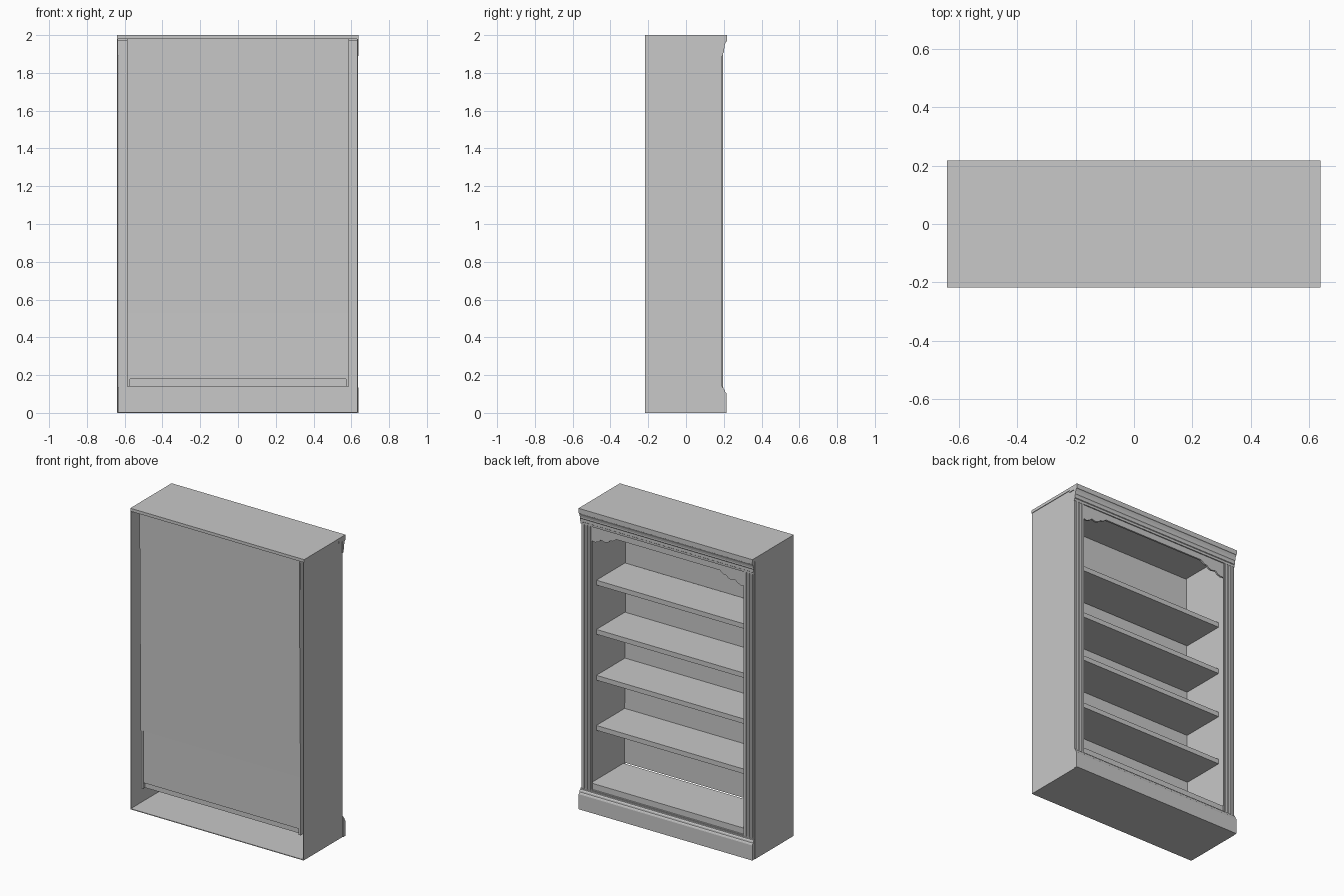
import bpy
import bmesh
from mathutils import Vector

old = bpy.data.objects.get("Cube")
if old:
    bpy.data.objects.remove(old, do_unlink=True)

grey = bpy.data.materials.new("plain_grey")
grey.use_nodes = True
colour = (0.58, 0.58, 0.58, 1)
grey.diffuse_color = colour
grey.node_tree.nodes["Principled BSDF"].inputs["Base Color"].default_value = colour


def finish(name, bm):
    bmesh.ops.recalc_face_normals(bm, faces=bm.faces)
    mesh = bpy.data.meshes.new(name)
    bm.to_mesh(mesh)
    bm.free()
    mesh.materials.append(grey)
    obj = bpy.data.objects.new(name, mesh)
    bpy.context.collection.objects.link(obj)
    return obj


def box(name, x, y, z):
    """Box from three (low, high) ranges."""
    bm = bmesh.new()
    bmesh.ops.create_cube(bm, size=1)
    for v in bm.verts:
        v.co = [r[0] if c < 0 else r[1] for c, r in zip(v.co, (x, y, z))]
    return finish(name, bm)


def prism(name, points, push):
    """Extrude a closed outline along a vector."""
    bm = bmesh.new()
    face = bm.faces.new([bm.verts.new(p) for p in points])
    out = bmesh.ops.extrude_face_region(bm, geom=[face])
    moved = [g for g in out["geom"] if isinstance(g, bmesh.types.BMVert)]
    bmesh.ops.translate(bm, verts=moved, vec=Vector(push))
    return finish(name, bm)


def moulding(name, profile, half):
    """Run a (y, z) profile along the width."""
    return prism(name, [(-half, y, z) for y, z in profile], (2 * half, 0, 0))


def elevation(name, half_outline, y0, y1):
    """Board cut to a left-right symmetric (x, z) outline."""
    pts = half_outline + [(-x, z) for x, z in reversed(half_outline)]
    return prism(name, [(x, y0, z) for x, z in pts], (0, y1 - y0, 0))


W, BACK, FRONT = 0.638, -0.217, 0.19
INNER = 0.571

# Thin outer shell, open at the rear
box("top_board", (-0.64, W), (BACK, 0.217), (1.98, 2.0))
box("floor_board", (-0.64, 0.634), (BACK, FRONT), (0, 0.005))
for side, s, outer in (("left", 1, 0.634), ("right", -1, 0.64)):
    def xr(a, b):
        return tuple(sorted((s * a, s * b)))

    box(side + "_outer_side", xr(outer - 0.004, outer), (BACK, FRONT), (0, 1.98))
    box(side + "_inner_side", xr(INNER, 0.587), (-0.18, 0.186), (0.14, 1.97))

    # Face frame stile with raised vertical beads
    box(side + "_stile", xr(0.558, 0.632), (0.182, 0.191), (0, 1.98))
    for i in range(3):
        x = 0.573 + i * 0.022
        bead = [(x - 0.008, 0.19), (x - 0.005, 0.196),
                (x + 0.005, 0.196), (x + 0.008, 0.19)]
        prism(f"{side}_bead_{i + 1}", [(s * a, y, 0.13) for a, y in bead], (0, 0, 1.77))

# Rear panels: the upper one leans slightly outward
moulding("upper_back_panel", [
    (-0.183, 0.525), (-0.195, 1.98), (-0.187, 1.98), (-0.172, 0.525)], 0.587)
box("lower_back_panel", (-0.587, 0.587), (-0.179, -0.171), (0.18, 0.525))

# Shelves and ceiling; the bottom shelf stops just short of the rear panel
box("bottom_shelf", (-0.587, 0.587), (-0.160, 0.182), (0.14, 0.18))
for i, top in enumerate((0.54, 0.873, 1.178, 1.505)):
    box(f"shelf_{i + 1}", (-INNER, INNER), (-0.175, 0.125), (top - 0.032, top))
box("ceiling_board", (-0.587, 0.587), (-0.187, 0.182), (1.95, 1.97))

# Scalloped valance under the cornice
elevation("valance", [
    (0.56, 1.97), (0.56, 1.795), (0.535, 1.79), (0.51, 1.80), (0.495, 1.815),
    (0.48, 1.812), (0.46, 1.808), (0.44, 1.815), (0.425, 1.83), (0.41, 1.83),
    (0.395, 1.838), (0.38, 1.85)], 0.176, 0.188)

# Stepped cornice with a flat top leg running back over the sides
moulding("cornice", [
    (0.147, 1.98), (0.147, 1.968), (0.188, 1.968), (0.188, 1.89), (0.195, 1.89),
    (0.196, 1.905), (0.200, 1.908), (0.200, 1.925), (0.204, 1.932),
    (0.203, 1.938), (0.206, 1.952), (0.212, 1.965), (0.217, 1.968),
    (0.217, 1.98)], W)

# Plinth: rail, skirt and top moulding
box("plinth_rail", (-0.632, 0.632), (0.180, 0.192), (0, 0.14))
moulding("plinth_skirt", [
    (0.192, 0), (0.192, 0.135), (0.198, 0.135), (0.199, 0.128), (0.205, 0.122),
    (0.207, 0.112), (0.212, 0.108), (0.215, 0.1), (0.215, 0)], W)
